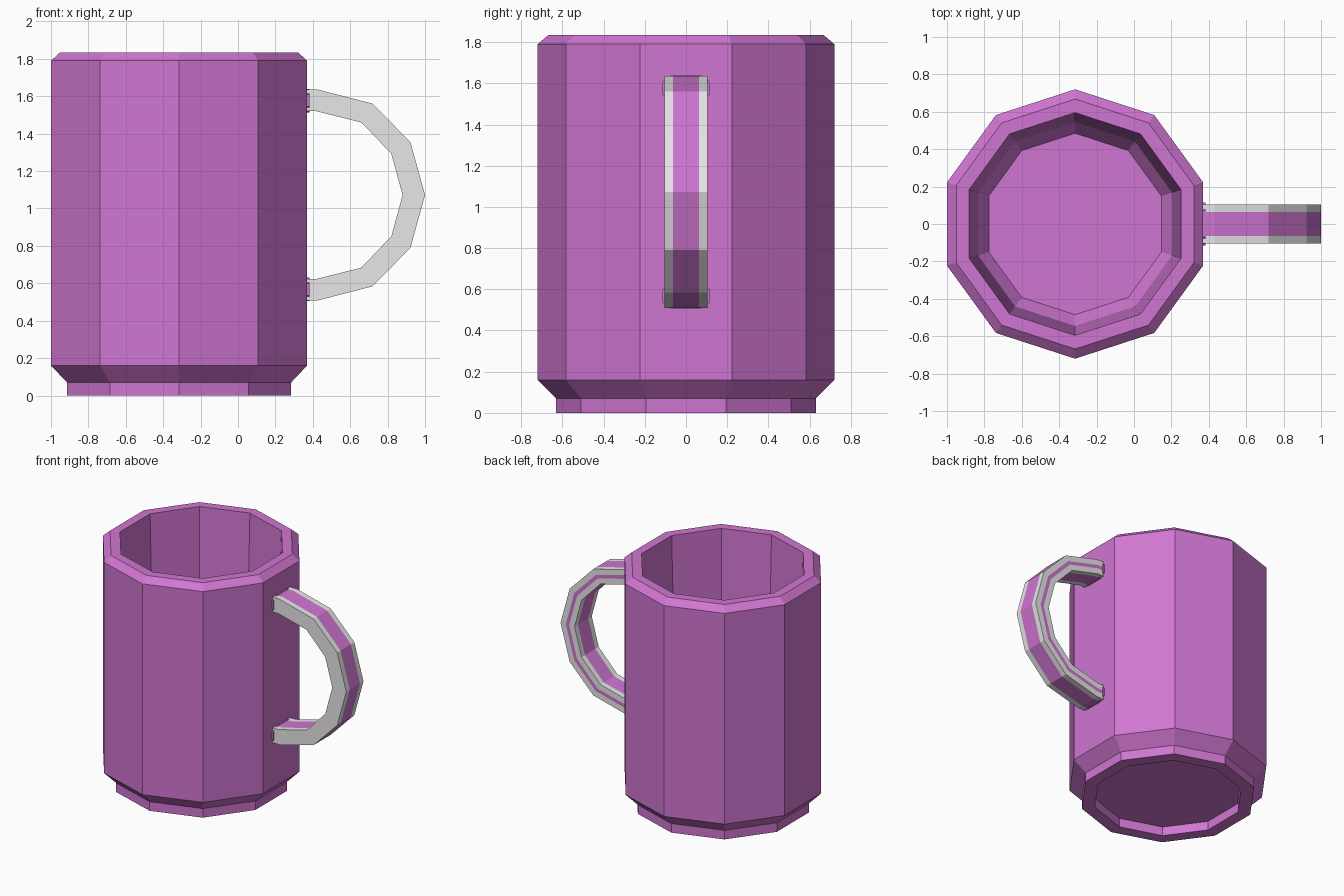
import bpy, bmesh, math

if "Cube" in bpy.data.objects:
    bpy.data.objects.remove(bpy.data.objects["Cube"])

CX = -0.315    # mug axis
SIDES = 10


def material(name, rgb):
    m = bpy.data.materials.new(name)
    m.diffuse_color = (*rgb, 1)
    m.use_nodes = True
    m.node_tree.nodes["Principled BSDF"].inputs["Base Color"].default_value = m.diffuse_color
    return m


purple = material("purple glaze", (0.63, 0.18, 0.64))
grey = material("light grey", (0.8, 0.8, 0.8))


def make_object(name, bm, mats):
    bmesh.ops.recalc_face_normals(bm, faces=bm.faces)
    me = bpy.data.meshes.new(name)
    bm.to_mesh(me)
    bm.free()
    for m in mats:
        me.materials.append(m)
    ob = bpy.data.objects.new(name, me)
    bpy.context.collection.objects.link(ob)
    return ob


def loft(bm, rings, stripes=()):
    """Bridge closed rings, cap both ends; stripes = section edges in colour 1."""
    rings = [[bm.verts.new(p) for p in r] for r in rings]
    n = len(rings[0])
    for a, b in zip(rings, rings[1:]):
        for i in range(n):
            j = (i + 1) % n
            f = bm.faces.new((a[i], a[j], b[j], b[i]))
            f.material_index = 1 if i in stripes else 0
    bm.faces.new(rings[0])
    bm.faces.new(rings[-1])


# Cup: profile (radius, height) from recessed underside to inner floor
profile = [(0.535, 0.07), (0.535, 0), (0.63, 0), (0.63, 0.07), (0.72, 0.16),
           (0.72, 1.79), (0.668, 1.835), (0.595, 1.835), (0.545, 0.25), (0.485, 0.16)]
bm = bmesh.new()
loft(bm, [[(CX + r * math.cos(math.pi / 2 + i * math.tau / SIDES),
            r * math.sin(math.pi / 2 + i * math.tau / SIDES), z)
           for i in range(SIDES)] for r, z in profile])
make_object("cup", bm, [purple])

# Handle: upper half of the path as (outer x, outer z, inner x, inner z), mirrored down
MID = 1.072
half = [(0.36, 1.635, 0.36, 1.52), (0.43, 1.635, 0.42, 1.52),
        (0.72, 1.56, 0.66, 1.46), (0.922, 1.354, 0.82, 1.292)]
path = half + [(1.0, MID, 0.88, MID)] + [
    (ox, 2 * MID - oz, ix, 2 * MID - iz) for ox, oz, ix, iz in reversed(half)]
# section (y, 0 = inner side .. 1 = outer side), split where the stripes lie
W, S = 0.105, 0.063
section = [(-W, 1), (-S, 1), (S, 1), (W, 1), (W, 0.62), (W, 0.38),
           (W, 0), (S, 0), (-S, 0), (-W, 0)]
bm = bmesh.new()
loft(bm, [[(ix + (ox - ix) * t, y, iz + (oz - iz) * t) for y, t in section]
          for ox, oz, ix, iz in path], stripes=(1, 4, 7))
make_object("handle", bm, [grey, purple])

# Small eight-sided collars where the handle meets the cup
for name, z in (("upper_collar", 1.577), ("lower_collar", 2 * MID - 1.577)):
    outline = [(0.07, 0.063), (0.114, 0.032)]
    pts = outline + [(y, -h) for y, h in reversed(outline)]
    pts += [(-y, h) for y, h in reversed(pts)]
    bm = bmesh.new()
    loft(bm, [[(x, y, z + h) for y, h in pts] for x in (0.36, 0.382)])
    make_object(name, bm, [purple])
